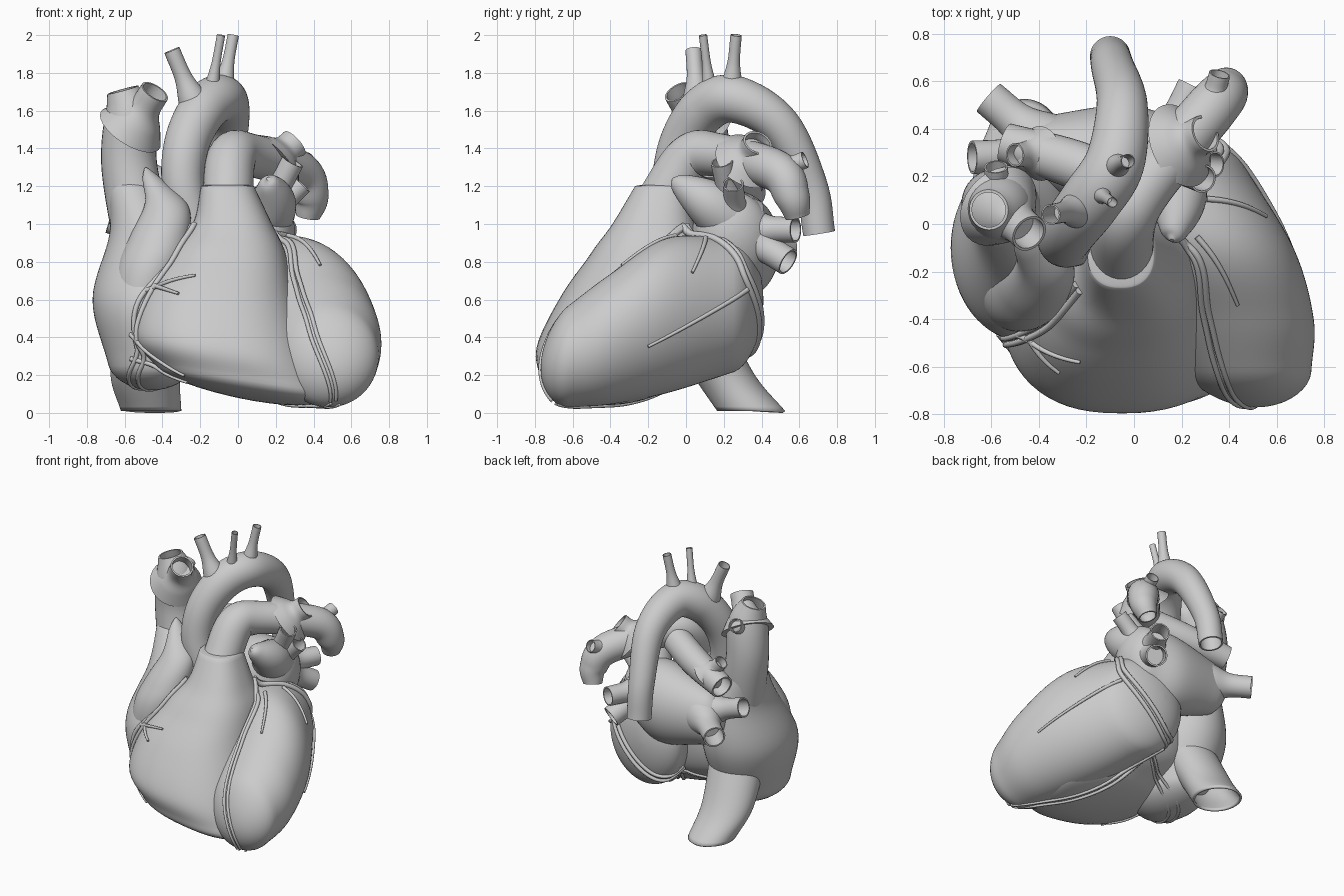
import bpy, math
from mathutils import Vector
from mathutils.bvhtree import BVHTree

if "Cube" in bpy.data.objects:
    bpy.data.objects.remove(bpy.data.objects["Cube"])


def spline(pts, n=8):
    """Catmull-Rom through tuples of any length."""
    p = [Vector(q) for q in pts]
    p = [p[0] * 2 - p[1]] + p + [p[-1] * 2 - p[-2]]
    out = []
    for i in range(1, len(p) - 2):
        a, b, c, d = p[i - 1:i + 3]
        for k in range(n):
            t = k / n
            out.append(0.5 * (2 * b + (c - a) * t + (2 * a - 5 * b + 4 * c - d) * t * t
                              + (3 * b - a - 3 * c + d) * t ** 3))
    return out + [p[-2]]


def skin(name, rings, capped=True):
    """Bridge equal-length rings of points into one mesh."""
    n = len(rings[0])
    verts = [v for r in rings for v in r]
    faces = [(i * n + j, i * n + (j + 1) % n, (i + 1) * n + (j + 1) % n, (i + 1) * n + j)
             for i in range(len(rings) - 1) for j in range(n)]
    if capped:
        faces += [tuple(range(n))[::-1], tuple(range(len(verts) - n, len(verts)))]
    me = bpy.data.meshes.new(name)
    me.from_pydata(verts, [], faces)
    ob = bpy.data.objects.new(name, me)
    bpy.context.collection.objects.link(ob)
    return ob


def dome(end, inner, depth):
    """Round off a loft end, carrying on the slope of its last two slices."""
    slope = (Vector(end) - Vector(inner)) / abs(end[0] - inner[0])
    out = []
    for k in range(1, 10):
        a = math.pi / 2 * k / 9.05
        s = Vector(end) + slope * depth * math.sin(a)
        s[3] *= math.cos(a)
        s[4] *= math.cos(a)
        out.append(s)
    return out


def loft(name, axis, secs, low=0, high=0, power=2.0, n=64):
    """Body from (position, centre a, centre b, radius a, radius b) slices along an axis."""
    full = spline(secs)
    if low:
        full = dome(secs[0], secs[1], low)[::-1] + full
    if high:
        full += dome(secs[-1], secs[-2], high)
    rings = []
    for t, ca, cb, ra, rb in full:
        ring = []
        for k in range(n):
            c, s = math.cos(math.tau * k / n), math.sin(math.tau * k / n)
            a = ca + ra * math.copysign(abs(c) ** (2 / power), c)
            b = cb + rb * math.copysign(abs(s) ** (2 / power), s)
            ring.append(Vector({'x': (t, a, b), 'y': (a, t, b), 'z': (a, b, t)}[axis]))
        rings.append(ring)
    if axis == 'y':
        rings.reverse()
    return skin(name, rings, bool(low))


def tube(name, pts, n=32, hollow=True, steps=8):
    """Vessel along (x, y, z, radius) points with an open far end; returns its path."""
    path = spline(pts, steps)
    pos = [Vector(p[:3]) for p in path]
    side, frames = None, []
    for i, p in enumerate(pos):
        t = (pos[min(i + 1, len(pos) - 1)] - pos[max(i - 1, 0)]).normalized()
        side = t.orthogonal() if side is None else side - t * side.dot(t)
        side.normalize()
        frames.append((p, side.copy(), t.cross(side), path[i][3]))

    def ring(f, s=1.0):
        p, u, v, r = f
        return [p + (u * math.cos(math.tau * k / n) + v * math.sin(math.tau * k / n)) * r * s
                for k in range(n)]
    rings = [ring(f) for f in frames]
    if hollow:
        rings += [ring(f, 0.86) for f in reversed(frames[-max(4, len(frames) // 3):])]
    skin(name, rings)
    return pos


def stub(name, root, tip, r):
    """Short flared side vessel growing from a root point."""
    root, tip = Vector(root), Vector(tip)
    tube(name, [(*root.lerp(tip, t), r * k) for t, k in
                ((0, 2.3), (.3, 1.7), (.6, 1.08), (1, 1))])


# Ventricles
lv = loft("left_ventricle", 'y', [
    (-.62, .48, .3, .265, .27), (-.4, .43, .39, .325, .345),
    (-.1, .31, .515, .36, .41), (.25, .15, .57, .31, .355)], .15, .16)
rv = loft("right_ventricle", 'z', [
    (.12, .03, -.41, .46, .36), (.3, -.07, -.33, .485, .46), (.6, -.1, -.24, .41, .42),
    (.85, -.06, -.19, .31, .31), (1, -.03, -.17, .21, .22), (1.2, -.055, -.125, .14, .145)],
    .11, .01, power=2.4)
for v in rv.data.vertices:  # underside climbs away from the apex
    v.co.z += max(0, .4 - v.co.x) * .17 * max(0, 1 - v.co.z / .8)

# Atria and their auricles
ra = loft("right_atrium", 'z', [
    (.25, -.46, -.16, .225, .3), (.6, -.47, -.1, .3, .38),
    (.95, -.475, 0, .205, .27), (1.2, -.56, .07, .13, .15)], .13, .05)
loft("right_auricle", 'z', [
    (.45, -.54, -.27, .13, .17), (.75, -.47, -.26, .175, .19), (.93, -.415, -.23, .16, .16),
    (1.1, -.38, -.17, .115, .11), (1.23, -.45, -.09, .055, .06)], .1, .07)
loft("left_atrium", 'x', [
    (-.4, .3, .88, .15, .2), (-.05, .26, .88, .24, .29), (.17, .25, .93, .2, .24)], .13, .13)
tube("left_auricle", [(.1, .3, .98, .17), (.18, .12, 1.11, .13), (.17, -.03, 1.21, .06),
                      (.16, -.07, 1.24, .01)], hollow=False)

# Inferior vena cava, an open wall cut level at the base
ivc = loft("inferior_vena_cava", 'z', [
    (.01, -.46, .345, .16, .18), (.2, -.49, .2, .185, .165), (.5, -.46, .03, .2, .18)])
ivc.modifiers.new("wall", 'SOLIDIFY').thickness = .015

# Great vessels
aorta = tube("aorta", [
    (-.22, -.06, .95, .11), (-.29, -.07, 1.2, .112), (-.27, -.02, 1.43, .12),
    (-.18, .1, 1.61, .128), (-.08, .26, 1.66, .125), (-.05, .5, 1.52, .107),
    (-.09, .66, 1.2, .09), (-.1, .705, .95, .085)], n=48)
trunk = tube("pulmonary_trunk", [
    (-.055, -.14, 1.1, .135), (-.035, .02, 1.345, .13), (.06, .17, 1.365, .115),
    (.32, .48, 1.28, .11), (.385, .56, 1.15, .095), (.37, .59, 1.04, .065)])
right_pa = tube("right_pulmonary_artery", [
    (.02, .14, 1.34, .1), (-.25, .25, 1.245, .102), (-.54, .34, 1.16, .085)])
cava = tube("superior_vena_cava", [
    (-.5, .05, .9, .16), (-.575, .085, 1.3, .148), (-.57, .07, 1.55, .14),
    (-.61, .06, 1.71, .085)])

# Side branches, rooted at a fraction along the parent vessel
for name, parent, f, tip, r in [
    ("brachiocephalic_artery", aorta, .4, (-.35, .04, 1.92), .043),
    ("left_carotid_artery", aorta, .47, (-.09, .09, 2), .022),
    ("left_subclavian_artery", aorta, .57, (-.025, .265, 2), .03),
    ("right_pulmonary_branch", right_pa, .8, (-.5, .29, 1.32), .05),
    ("left_pulmonary_branch_a", trunk, .5, (.3, .38, 1.43), .08),
    ("left_pulmonary_branch_b", trunk, .6, (.36, .63, 1.34), .045),
    ("left_pulmonary_branch_c", trunk, .7, (.46, .53, 1.2), .035),
    ("left_brachiocephalic_vein", cava, .6, (-.44, -.04, 1.7), .08),
    ("azygos_stub", cava, .6, (-.58, .24, 1.6), .05),
]:
    stub(name, parent[int(f * (len(parent) - 1))], tip, r)

# Pulmonary veins, fanning from either side of the left atrium
left_root, right_root = (.1, .27, .97), (-.33, .29, .91)
for name, root, tip, r in [
    ("left_upper_vein_a", left_root, (.29, .19, 1.33), .06),
    ("left_upper_vein_b", left_root, (.34, .25, 1.21), .055),
    ("left_lower_vein_a", left_root, (.25, .58, .97), .068),
    ("left_lower_vein_b", left_root, (.25, .54, .8), .075),
    ("right_upper_vein", right_root, (-.68, .28, 1.02), .07),
    ("right_lower_vein", right_root, (-.61, .53, .87), .077),
]:
    stub(name, root, tip, r)

# Coronary vessels, laid on the outer surface of the chambers
verts, polys = [], []
for ob in (lv, rv, ra):
    base = len(verts)
    verts += [v.co.copy() for v in ob.data.vertices]
    polys += [[base + i for i in p.vertices] for p in ob.data.polygons]
tree = BVHTree.FromPolygons(verts, polys)
core = Vector((.05, -.2, .5))


def coronary(name, pts, r=.014, shift=(0, 0, 0)):
    hits = []
    for p in spline(pts, 10):
        d = (p + Vector(shift) - core).normalized()
        hit = tree.ray_cast(core + d * 3, -d)[0]
        if hit:
            hits.append(hit + d * r * .5)
    for _ in range(2):
        hits = [hits[0]] + [(hits[i - 1] + hits[i] * 2 + hits[i + 1]) / 4
                            for i in range(1, len(hits) - 1)] + [hits[-1]]
    tube(name, [(*h, r * (1 - .45 * i / len(hits))) for i, h in enumerate(hits)],
         n=10, hollow=False, steps=2)


front = [(.15, 0, 1.02), (.27, -.13, .95), (.3, -.4, .72), (.34, -.65, .42), (.5, -.72, .05)]
around = [(.16, 0, 1.02), (.35, .24, .82), (.36, .33, .65), (.05, .38, .32), (-.15, .3, .28)]
right = [(-.22, -.25, .95), (-.4, -.42, .8), (-.53, -.47, .5), (-.54, -.42, .25),
         (-.3, .1, .17), (-.1, .3, .25)]
under = [(-.1, .3, .27), (.15, -.2, .08), (.5, -.7, .04)]
for artery, vein, path, r, shift in [
    ("anterior_descending_artery", "anterior_vein", front, .016, (.025, 0, .01)),
    ("circumflex_artery", "coronary_sinus", around, .02, (-.01, .03, .05)),
    ("right_coronary_artery", "small_cardiac_vein", right, .016, (.03, -.02, -.02)),
    ("posterior_artery", "posterior_vein", under, .014, (.04, .02, 0)),
]:
    coronary(artery, path, r)
    coronary(vein, path, r, shift)
for i, ends in enumerate([
    [(.27, -.05, .95), (.46, -.35, .8)], [(.3, .1, .92), (.55, .03, .74)],
    [(.38, .32, .65), (.7, -.2, .35)], [(-.5, -.47, .65), (-.24, -.6, .74)],
    [(-.46, -.5, .68), (-.31, -.62, .63)], [(-.54, -.45, .42), (-.28, -.68, .2)],
    [(-.53, -.42, .3), (-.27, -.6, .16)],
]):
    coronary(f"coronary_branch_{i + 1}", ends, .013)

# Smooth shading with crisp vessel rims
bpy.ops.object.select_all(action='SELECT')
bpy.context.view_layer.objects.active = lv
bpy.ops.object.shade_smooth_by_angle(angle=math.radians(40))
